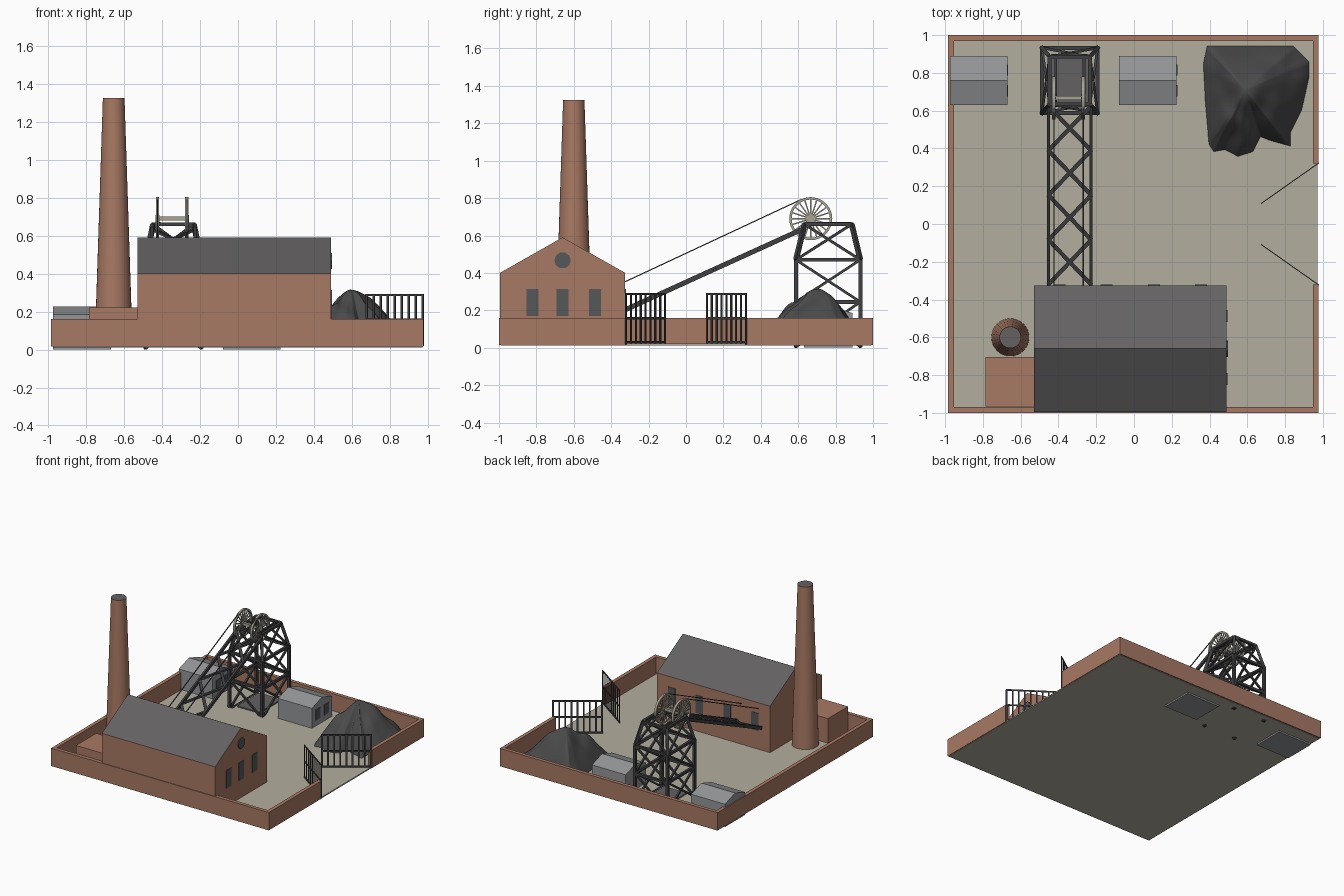
import bpy, bmesh, math
from mathutils import Vector, Matrix, noise

if "Cube" in bpy.data.objects:
    bpy.data.objects.remove(bpy.data.objects["Cube"])


def mat(name, r, g, b):
    m = bpy.data.materials.new(name)
    lin = [((c + 0.055) / 1.055) ** 2.4 for c in (r, g, b)]
    m.diffuse_color = (*lin, 1)
    m.use_nodes = True
    m.node_tree.nodes["Principled BSDF"].inputs["Base Color"].default_value = m.diffuse_color
    return m


BRICK = mat("brick", 0.66, 0.475, 0.39)
GROUND = mat("yard_ground", 0.70, 0.685, 0.62)
SLATE = mat("slate", 0.39, 0.38, 0.385)
SHED = mat("shed_grey", 0.58, 0.585, 0.595)
STEEL = mat("dark_steel", 0.25, 0.25, 0.26)
COAL = mat("coal", 0.29, 0.29, 0.29)
PALE = mat("pale_wheel", 0.66, 0.64, 0.58)
GLASS = mat("dark_window", 0.33, 0.34, 0.35)


def finish(bm, name, *mats):
    bmesh.ops.recalc_face_normals(bm, faces=bm.faces)
    me = bpy.data.meshes.new(name)
    bm.to_mesh(me)
    bm.free()
    for m in mats:
        me.materials.append(m)
    ob = bpy.data.objects.new(name, me)
    bpy.context.collection.objects.link(ob)
    return ob


def add_box(bm, lo, hi):
    lo, hi = Vector(lo), Vector(hi)
    s = hi - lo
    M = Matrix.Translation((lo + hi) / 2) @ Matrix.Diagonal((*s, 1))
    bmesh.ops.create_cube(bm, size=1, matrix=M)


def box(name, m, *pairs):
    bm = bmesh.new()
    for lo, hi in pairs:
        add_box(bm, lo, hi)
    return finish(bm, name, m)


def beam(bm, a, b, w, d=None):
    """Rectangular bar from a to b; w is the sideways size, d the other."""
    a, b = Vector(a), Vector(b)
    z = (b - a).normalized()
    side = z.cross(Vector((0, 0, 1)))
    side = side.normalized() if side.length > 1e-4 else Vector((1, 0, 0))
    R = Matrix((side, z.cross(side), z)).transposed().to_4x4()
    M = Matrix.Translation((a + b) / 2) @ R @ Matrix.Diagonal((w, d or w, (b - a).length, 1))
    bmesh.ops.create_cube(bm, size=1, matrix=M)


def gabled(name, x0, x1, y0, y1, z0, eave, ridge, wall, roof):
    """House with its ridge along x; upward faces take the roof colour."""
    bm = bmesh.new()
    prof = [(y0, z0), (y1, z0), (y1, eave), ((y0 + y1) / 2, ridge), (y0, eave)]
    f = bm.faces.new([bm.verts.new((x0, y, z)) for y, z in prof])
    ext = bmesh.ops.extrude_face_region(bm, geom=[f])
    for v in ext["geom"]:
        if isinstance(v, bmesh.types.BMVert):
            v.co.x = x1
    bmesh.ops.recalc_face_normals(bm, faces=bm.faces)
    for f in bm.faces:
        f.material_index = 1 if f.normal.z > 0.1 else 0
    return finish(bm, name, wall, roof)


# Yard and boundary wall with a gateway on the right
box("yard", GROUND, ((-0.975, -0.99, 0.012), (0.972, 0.99, 0.022)))
T = 0.03
box("boundary_wall", BRICK,
    ((-0.984, -1, 0.015), (0.978, -1 + T, 0.16)),
    ((-0.984, 1 - T, 0.015), (0.978, 1, 0.16)),
    ((-0.984, -1 + T, 0.015), (-0.984 + T, 1 - T, 0.16)),
    ((0.978 - T, -1 + T, 0.015), (0.978, -0.32, 0.16)),
    ((0.978 - T, 0.32, 0.015), (0.978, 1 - T, 0.16)))

# Engine house with windows on the right gable and back
gabled("engine_house", -0.53, 0.49, -0.995, -0.325, 0.02, 0.40, 0.59, BRICK, SLATE)
wins = [((0.486, y - 0.032, 0.17), (0.494, y + 0.032, 0.315)) for y in (-0.82, -0.66, -0.487)]
wins += [((x - 0.032, -0.329, 0.17), (x + 0.032, -0.321, 0.315)) for x in (-0.395, -0.145, 0.105, 0.355)]
box("house_windows", GLASS, *wins)
bm = bmesh.new()
bmesh.ops.create_cone(bm, cap_ends=True, segments=10, radius1=0.044, radius2=0.044, depth=0.009,
                      matrix=Matrix.Translation((0.492, -0.66, 0.467)) @ Matrix.Rotation(math.pi / 2, 4, "Y"))
finish(bm, "round_window", GLASS)
box("boiler_annex", BRICK, ((-0.785, -0.965, 0.02), (-0.53, -0.705, 0.222)))

# Chimney with a dark mouth
bm = bmesh.new()
bmesh.ops.create_cone(bm, cap_ends=True, segments=32, radius1=0.1, radius2=0.057, depth=1.305,
                      matrix=Matrix.Translation((-0.655, -0.6, 0.6725)))
for f in bm.faces:
    f.material_index = 1 if f.normal.z > 0.9 else 0
    f.smooth = len(f.verts) == 4
for e in bm.edges:
    e.smooth = all(len(f.verts) == 4 for f in e.link_faces)
finish(bm, "chimney", BRICK, SLATE)

# Two sheds
for name, x0 in (("left_shed", -0.975), ("right_shed", -0.08)):
    gabled(name, x0, x0 + 0.305, 0.63, 0.89, 0.0, 0.185, 0.227, SHED, SHED)
    x = x0 + 0.305
    box(name + "_windows", GLASS, *[((x - 0.004, y - 0.03, 0.07), (x + 0.004, y + 0.03, 0.155))
                                    for y in (0.705, 0.815)])

# Headframe tower: straight legs, tapered top, rings and cross bracing
CX, CY = -0.34, 0.76


def ring(z):
    k = max(0, (z - 0.47) / 0.19)
    hx, hy = 0.147 - 0.04 * k, 0.172 - 0.046 * k
    return [Vector((CX + sx * hx, CY + sy * hy, z)) for sx, sy in ((-1, -1), (1, -1), (1, 1), (-1, 1))]


bm = bmesh.new()
levels = [0.005, 0.245, 0.47, 0.66]
for lo, hi in zip(levels, levels[1:]):
    A, B = ring(lo), ring(hi)
    for i in range(4):
        j = (i + 1) % 4
        beam(bm, A[i], B[i], 0.022)
        beam(bm, B[i], B[j], 0.02)
        beam(bm, A[i], B[j], 0.014)
        beam(bm, A[j], B[i], 0.014)
for x in (-0.075, 0.075):
    beam(bm, (CX + x, 0.635, 0.665), (CX + x, 0.885, 0.665), 0.014)
finish(bm, "headframe_tower", STEEL)
box("shaft_cover", SLATE, ((-0.44, 0.62, 0.02), (-0.24, 0.9, 0.032)))

# Sloping back stay with lattice
bm = bmesh.new()
lo, hi = Vector((0, -0.32, 0.205)), Vector((0, 0.625, 0.635))
L, R = Vector((CX - 0.113, 0, 0)), Vector((CX + 0.113, 0, 0))
for s in (L, R):
    beam(bm, lo + s, hi + s, 0.016, 0.026)
N = 4
for i in range(N):
    a, b = lo.lerp(hi, i / N), lo.lerp(hi, (i + 1) / N)
    beam(bm, a + L, b + R, 0.022, 0.014)
    beam(bm, a + R, b + L, 0.022, 0.014)
finish(bm, "back_stay", STEEL)

# Winding wheels, axle and ropes
WY, WZ, WR = 0.667, 0.69, 0.115
bmr = bmesh.new()
for n, wx in (("left", -0.424), ("right", -0.269)):
    bm = bmesh.new()
    K = 36
    prof = [(WR, -0.009), (WR, 0.009), (WR - 0.013, 0.009), (WR - 0.013, -0.009)]
    loops = []
    for k in range(K):
        a = 2 * math.pi * k / K
        loops.append([bm.verts.new((wx + h, WY + r * math.cos(a), WZ + r * math.sin(a))) for r, h in prof])
    for k in range(K):
        p, q = loops[k], loops[(k + 1) % K]
        for i in range(4):
            bm.faces.new((p[i], p[(i + 1) % 4], q[(i + 1) % 4], q[i]))
    for k in range(20):
        a = 2 * math.pi * k / 20
        d = Vector((0, math.cos(a), math.sin(a)))
        c = Vector((wx, WY, WZ))
        beam(bm, c + d * 0.012, c + d * (WR - 0.008), 0.007)
    bmesh.ops.create_cone(bm, cap_ends=True, segments=16, radius1=0.02, radius2=0.02, depth=0.022,
                          matrix=Matrix.Translation((wx, WY, WZ)) @ Matrix.Rotation(math.pi / 2, 4, "Y"))
    finish(bm, n + "_winding_wheel", PALE)
    beam(bmr, (wx, -0.325, 0.353), (wx, 0.617, 0.793), 0.006)
finish(bmr, "winding_ropes", STEEL)
bm = bmesh.new()
beam(bm, (-0.43, WY, WZ), (-0.262, WY, WZ), 0.022)
finish(bm, "wheel_axle", PALE)

# Coal heap: irregular outline rising to a rounded peak
outline = [(0.93, 0.78), (0.93, 0.86), (0.845, 0.945), (0.6, 0.945), (0.385, 0.945), (0.365, 0.85),
           (0.375, 0.65), (0.395, 0.42), (0.42, 0.38), (0.48, 0.39), (0.55, 0.355), (0.63, 0.38),
           (0.67, 0.46), (0.72, 0.44), (0.83, 0.41), (0.83, 0.48), (0.89, 0.6)]
rim = []
for i, p in enumerate(outline):
    a, b = Vector(p), Vector(outline[(i + 1) % len(outline)])
    rim += [a.lerp(b, k / 5) for k in range(5)]
peak = Vector((0.59, 0.71))
bm = bmesh.new()
top = bm.verts.new((*peak, 0.316))
STEPS = 16
rows = []
for s in range(1, STEPS + 1):
    t = s / STEPS
    row = []
    for p in rim:
        q = peak.lerp(p, t)
        bump = noise.noise(Vector((q.x * 9, q.y * 9, 0.3))) * 0.07 * t * (1 - t) * 2
        row.append(bm.verts.new((*q, 0.018 + 0.297 * (1 - t ** 1.5) + bump)))
    rows.append(row)
n = len(rim)
for k in range(n):
    j = (k + 1) % n
    bm.faces.new((top, rows[0][k], rows[0][j]))
    for a, b in zip(rows, rows[1:]):
        bm.faces.new((a[k], b[k], b[j], a[j]))
for f in bm.faces:
    f.smooth = True
finish(bm, "coal_heap", COAL)

# Barred gates standing half open
for n, s in (("front_gate", -1), ("back_gate", 1)):
    bm = bmesh.new()
    a, b = Vector((0.974, s * 0.32, 0)), Vector((0.678, s * 0.112, 0))
    for k in range(9):
        p = a.lerp(b, k / 8)
        d = (b - a).normalized() * 0.006
        M = Matrix.Translation(p + Vector((0, 0, 0.155))) @ Matrix.Rotation(math.atan2(d.y, d.x), 4, "Z")
        bmesh.ops.create_cube(bm, size=1, matrix=M @ Matrix.Diagonal((0.013, 0.005, 0.275, 1)))
    for z in (0.03, 0.157, 0.287):
        up = Vector((0, 0, z))
        beam(bm, a + up, b + up, 0.005, 0.012)
    finish(bm, n, STEEL)
